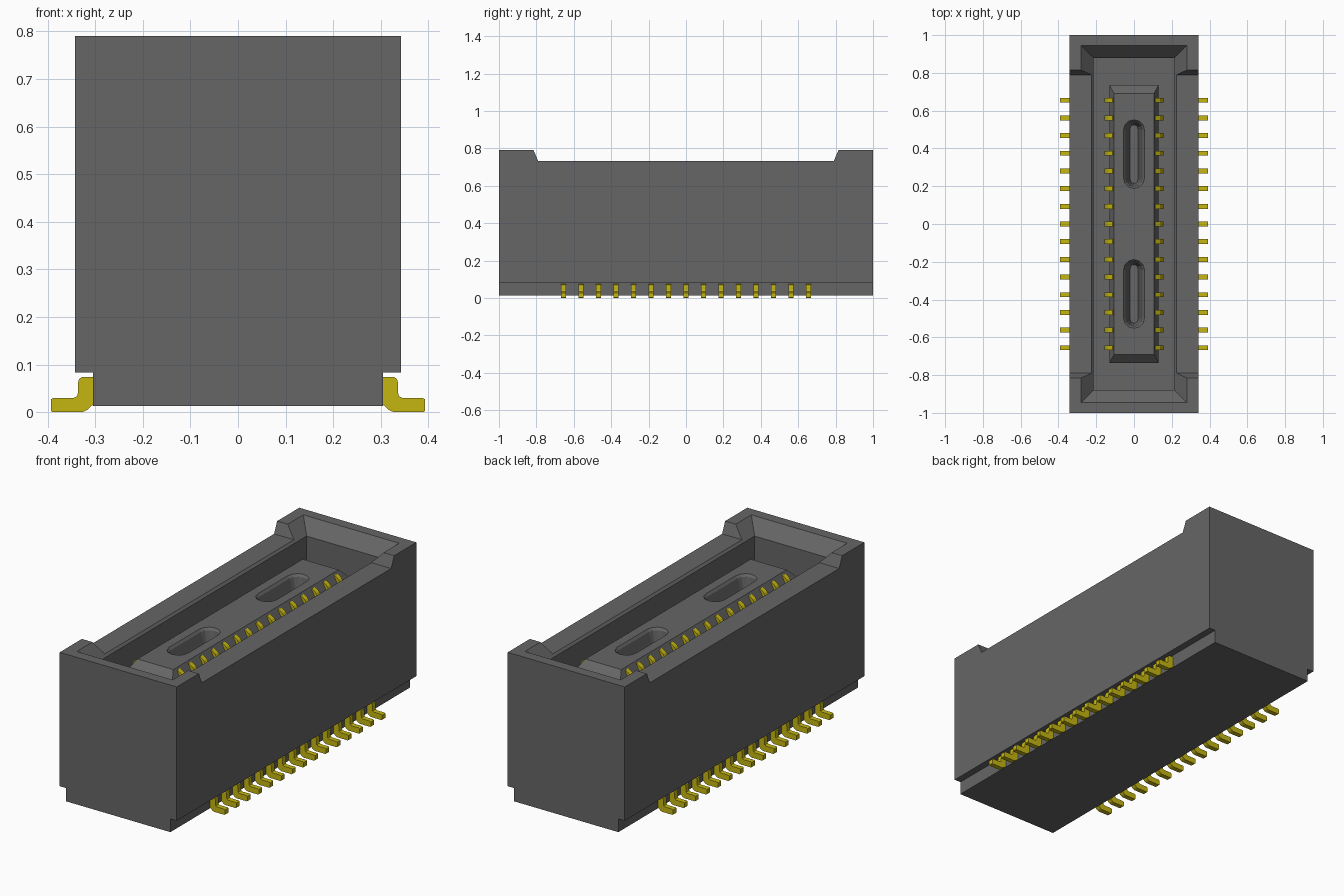
import bpy
import bmesh
import math

if "Cube" in bpy.data.objects:
    bpy.data.objects.remove(bpy.data.objects["Cube"], do_unlink=True)


def material(name, rgb, rough):
    m = bpy.data.materials.new(name)
    m.use_nodes = True
    m.diffuse_color = (*rgb, 1)
    bsdf = m.node_tree.nodes["Principled BSDF"]
    bsdf.inputs["Base Color"].default_value = (*rgb, 1)
    bsdf.inputs["Roughness"].default_value = rough
    return m


GREY = material("dark grey plastic", (0.133, 0.133, 0.133), 0.6)
GOLD = material("gold contact", (0.56, 0.47, 0.006), 0.4)


def loft(name, rings, mat):
    """Closed solid skinned through rings that share a point count."""
    bm = bmesh.new()
    loops = [[bm.verts.new(p) for p in ring] for ring in rings]
    n = len(loops[0])
    for a, b in zip(loops, loops[1:]):
        for i in range(n):
            j = (i + 1) % n
            bm.faces.new((a[i], a[j], b[j], b[i]))
    bm.faces.new(loops[0][::-1])
    bm.faces.new(loops[-1])
    bmesh.ops.recalc_face_normals(bm, faces=bm.faces)
    me = bpy.data.meshes.new(name)
    bm.to_mesh(me)
    bm.free()
    me.materials.append(mat)
    ob = bpy.data.objects.new(name, me)
    bpy.context.collection.objects.link(ob)
    return ob


def rect(x, y, z):
    return [(-x, -y, z), (x, -y, z), (x, y, z), (-x, y, z)]


def slot_ring(r, half, cy, z, steps=6):
    """Rounded slot outline, long along y."""
    pts = []
    for k, sign in ((0, 1), (math.pi, -1)):
        for i in range(steps + 1):
            a = k + math.pi * i / steps
            pts.append((r * math.cos(a), cy + sign * (half - r) + r * math.sin(a), z))
    return pts


def extrude_y(name, profile, y0, y1, mat):
    return loft(name, [[(x, y, z) for x, z in profile] for y in (y0, y1)], mat)


def cut(ob, cutter):
    bpy.context.view_layer.objects.active = ob
    mod = ob.modifiers.new("cut", "BOOLEAN")
    mod.operation = "DIFFERENCE"
    mod.solver = "EXACT"
    mod.object = cutter
    bpy.ops.object.modifier_apply(modifier=mod.name)
    bpy.data.objects.remove(cutter, do_unlink=True)


# Housing with narrower foot
FLOOR = 0.2
housing = extrude_y("housing", [
    (-0.305, 0.013), (0.305, 0.013), (0.305, 0.083), (0.342, 0.083),
    (0.342, 0.79), (-0.342, 0.79), (-0.342, 0.083), (-0.305, 0.083)], -1, 1, GREY)

# Lowered long rims with sloped ends
notch = [(-0.79, 0.732), (0.79, 0.732), (0.815, 0.79), (0.841, 0.85),
         (-0.841, 0.85), (-0.815, 0.79)]
cut(housing, loft("rim_cutter", [[(x, y, z) for y, z in notch] for x in (-0.5, 0.5)], GREY))

# Socket cavity with flared mouth
cut(housing, loft("cavity_cutter", [
    rect(0.215, 0.88, FLOOR), rect(0.215, 0.88, 0.72),
    rect(0.28, 0.945, 0.79), rect(0.2893, 0.9543, 0.80)], GREY))

# Central tongue with chamfered top and two tapered slots
tongue = loft("tongue", [
    rect(0.13, 0.735, FLOOR - 0.01), rect(0.13, 0.735, 0.655), rect(0.105, 0.69, 0.70)], GREY)
for cy in (-0.37, 0.37):
    cut(tongue, loft("slot_cutter", [
        slot_ring(0.02, 0.155, cy, 0.58), slot_ring(0.046, 0.172, cy, 0.688),
        slot_ring(0.056, 0.182, cy, 0.70), slot_ring(0.064, 0.19, cy, 0.71)], GREY))

# Gold contacts and solder feet: one piece, repeated along y, mirrored in x
COUNT, PITCH, WIDTH = 15, 0.0936, 0.026
START = -PITCH * (COUNT - 1) / 2
PROFILES = {
    "tongue_contacts": [(0.10, FLOOR - 0.01), (0.155, FLOOR - 0.01), (0.155, 0.635),
                        (0.15, 0.655), (0.138, 0.675), (0.115, 0.692), (0.10, 0.68)],
    "solder_feet": [(0.30, 0.074), (0.328, 0.074), (0.334, 0.070), (0.336, 0.062),
                    (0.336, 0.042), (0.338, 0.034), (0.345, 0.030), (0.388, 0.030),
                    (0.393, 0.027), (0.393, 0.003), (0.389, 0.0), (0.328, 0.0),
                    (0.318, 0.004), (0.308, 0.013), (0.30, 0.02)],
}
for name, profile in PROFILES.items():
    pins = extrude_y(name, profile, START - WIDTH / 2, START + WIDTH / 2, GOLD)
    array = pins.modifiers.new("repeat", "ARRAY")
    array.count = COUNT
    array.use_relative_offset = False
    array.use_constant_offset = True
    array.constant_offset_displace = (0, PITCH, 0)
    mirror = pins.modifiers.new("mirror", "MIRROR")
    mirror.use_axis = (True, False, False)
    mirror.use_clip = False
    mirror.use_mirror_merge = False
